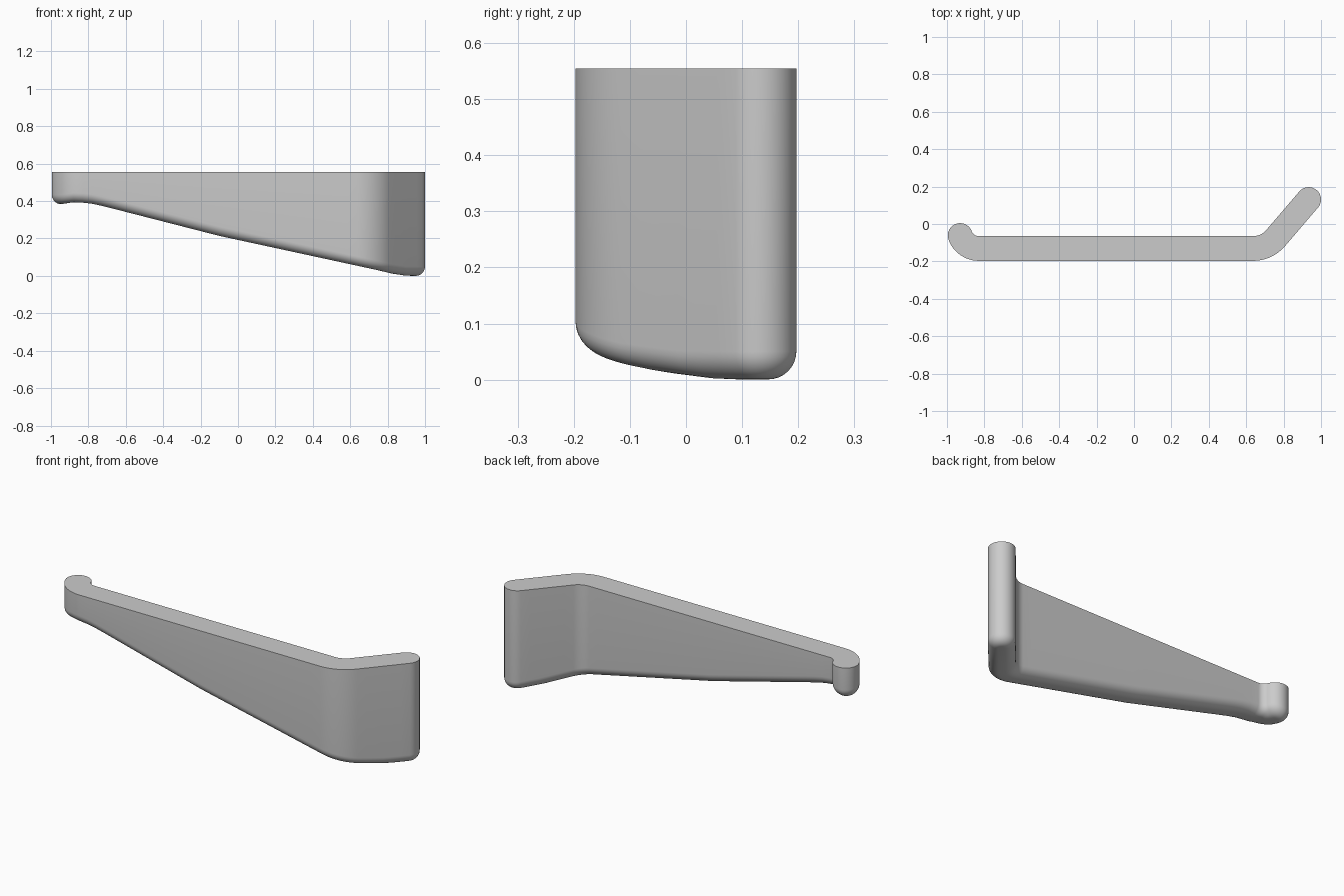
import bpy, bmesh
from math import sin, cos, pi, radians
from mathutils import Vector

cube = bpy.data.objects.get("Cube")
if cube:
    bpy.data.objects.remove(cube, do_unlink=True)

TOP = 0.555        # height of the flat top
HALF = 0.066       # half thickness of the strip
ROUND = 0.05       # rounding of the lower edges
MID_Y = -0.131     # centre line of the long straight arm

# Lower edge height along x
UNDERSIDE = [(-1, .385), (-.95, .383), (-.88, .394), (-.8, .39), (-.72, .373),
             (-.1, .214), (.75, .03), (.82, .013), (.9, .001), (1, 0)]


def underside(x):
    x = max(-1, min(1, x))
    for (x0, z0), (x1, z1) in zip(UNDERSIDE, UNDERSIDE[1:]):
        if x <= x1:
            return z0 + (z1 - z0) * (x - x0) / (x1 - x0)
    return UNDERSIDE[-1][1]


def arc(cx, radius, a0, a1, n):
    """Centre line bend, tangent to the straight arm at 270 degrees."""
    out = []
    for i in range(n + 1):
        a = radians(a0 + (a1 - a0) * i / n)
        d = Vector((cos(a), sin(a)))
        out.append((Vector((cx, MID_Y + radius)) + d * radius, Vector((-d.y, d.x))))
    return out


# Centre line as (point, direction): hook, straight arm, bend, angled end
path = arc(-0.83, 0.106, 200, 270, 12)
path += [(Vector((-0.83 + 1.466 * i / 30, MID_Y)), Vector((1, 0))) for i in range(1, 30)]
path += arc(0.636, 0.16, 270, 320, 12)
start, heading = path[-1]
tip = Vector((0.934, 0.131))
path += [(start.lerp(tip, i / 6), heading) for i in range(1, 7)]


def outline(half):
    """Plan outline at a distance from the centre line, with round ends."""
    pts = [p + Vector((d.y, -d.x)) * half for p, d in path]
    caps = []
    for (p, d), sign in ((path[-1], 1), (path[0], -1)):
        side = Vector((d.y, -d.x)) * sign
        caps.append([p + (side * cos(pi * i / 16) + d * sign * sin(pi * i / 16)) * half
                     for i in range(1, 16)])
    back = [p - Vector((d.y, -d.x)) * half for p, d in reversed(path)]
    return pts + caps[0] + back + caps[1]


# Rings from the top edge down, around the lower rounding and in to the centre
bm = bmesh.new()
rings = [[bm.verts.new((p.x, p.y, TOP)) for p in outline(HALF)]]
for k in range(9):
    a = pi / 2 * k / 8
    half = HALF - ROUND * (1 - cos(a))
    rings.append([bm.verts.new((p.x, p.y, underside(p.x) + ROUND * (1 - sin(a))))
                  for p in outline(half)])
rings.append([bm.verts.new((p.x, p.y, underside(p.x))) for p in outline(0)])
for upper, lower in zip(rings, rings[1:]):
    n = len(upper)
    for i in range(n):
        j = (i + 1) % n
        bm.faces.new((upper[i], lower[i], lower[j], upper[j]))
bm.faces.new(rings[0])
bmesh.ops.remove_doubles(bm, verts=bm.verts[:], dist=1e-5)
bmesh.ops.recalc_face_normals(bm, faces=bm.faces[:])

mesh = bpy.data.meshes.new("hooked_bracket")
bm.to_mesh(mesh)
bm.free()
bracket = bpy.data.objects.new("hooked_bracket", mesh)
bpy.context.collection.objects.link(bracket)

# Plain grey
grey = bpy.data.materials.new("plain_grey")
grey.use_nodes = True
colour = (0.6, 0.6, 0.6, 1)
grey.diffuse_color = colour
grey.node_tree.nodes["Principled BSDF"].inputs["Base Color"].default_value = colour
mesh.materials.append(grey)

# Smooth sides, crisp top edge
bpy.ops.object.select_all(action="DESELECT")
bracket.select_set(True)
bpy.context.view_layer.objects.active = bracket
bpy.ops.object.shade_smooth_by_angle(angle=radians(40))
